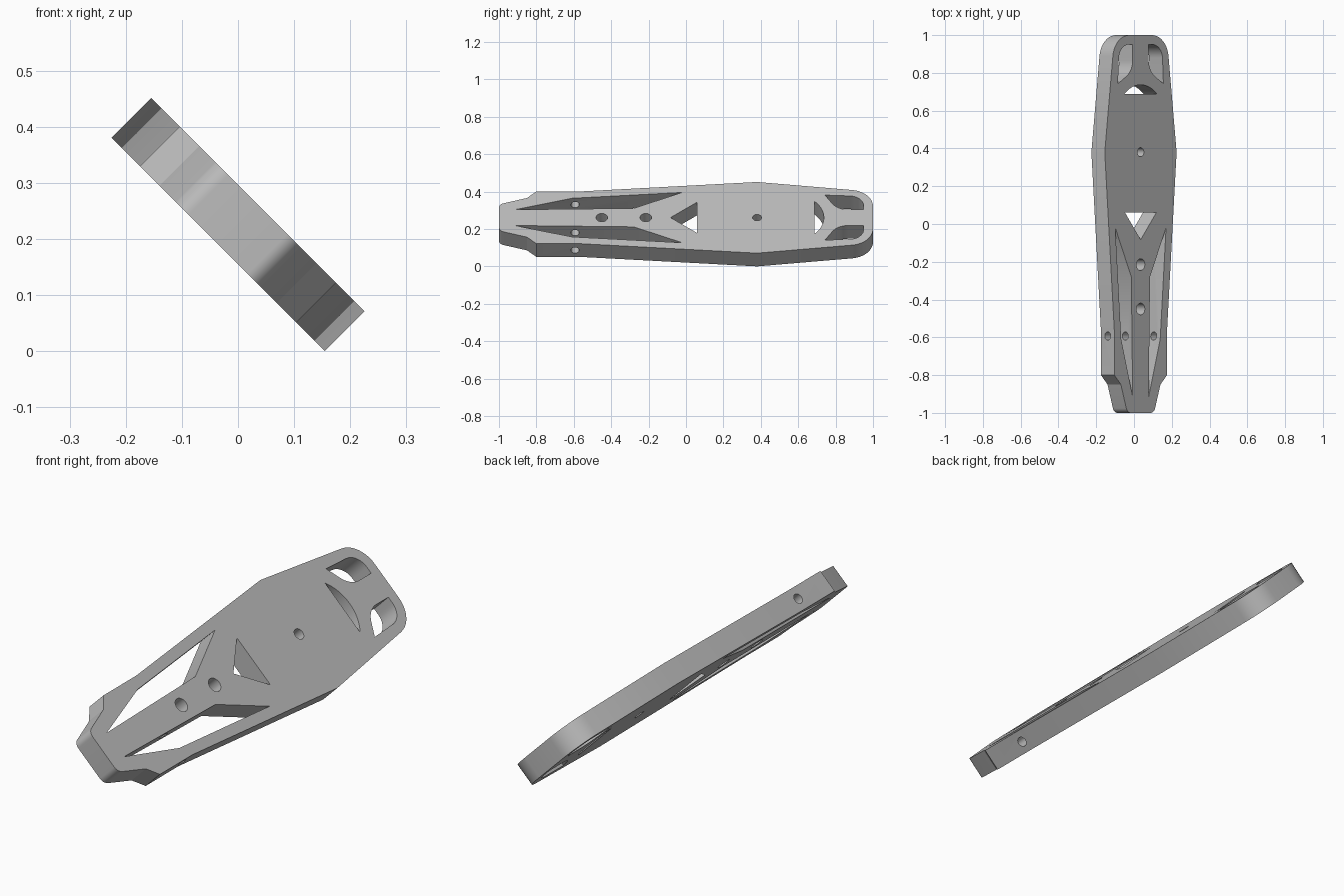
import bpy, bmesh
from math import pi, sin, cos, tan, radians
from mathutils import Vector, Matrix

cube = bpy.data.objects.get("Cube")
if cube:
    bpy.data.objects.remove(cube, do_unlink=True)

grey = bpy.data.materials.new("plain grey")
grey.use_nodes = True
colour = (0.5, 0.5, 0.5, 1)
grey.diffuse_color = colour
grey.node_tree.nodes["Principled BSDF"].inputs["Base Color"].default_value = colour

HALF = 0.05  # half the plate thickness


def rounded(points, steps=10):
    """Round each (x, y, radius) corner of a closed profile."""
    out = []
    for i, (x, y, r) in enumerate(points):
        p = Vector((x, y))
        if r == 0:
            out.append(p)
            continue
        a = (Vector(points[i - 1][:2]) - p).normalized()
        b = (Vector(points[(i + 1) % len(points)][:2]) - p).normalized()
        half = a.angle(b) / 2
        centre = p + (a + b).normalized() * r / sin(half)
        start = p + a * r / tan(half) - centre
        end = p + b * r / tan(half) - centre
        sweep = start.angle_signed(end)
        for k in range(steps + 1):
            t = -sweep * k / steps
            out.append(centre + Matrix.Rotation(t, 2) @ start)
    return out


def circle(y, r, n=32):
    return [(r * cos(2 * pi * k / n), y + r * sin(2 * pi * k / n)) for k in range(n)]


def mirror(points):
    return [(-p[0], p[1]) for p in points]


def prism(name, profile, half):
    """Extrude a flat profile evenly to both sides of z = 0."""
    bm = bmesh.new()
    face = bm.faces.new([bm.verts.new((p[0], p[1], -half)) for p in profile])
    top = bmesh.ops.extrude_face_region(bm, geom=[face])["geom"]
    bmesh.ops.translate(bm, vec=(0, 0, 2 * half),
                        verts=[g for g in top if isinstance(g, bmesh.types.BMVert)])
    bmesh.ops.recalc_face_normals(bm, faces=bm.faces)
    mesh = bpy.data.meshes.new(name)
    bm.to_mesh(mesh)
    bm.free()
    mesh.materials.append(grey)
    obj = bpy.data.objects.new(name, mesh)
    bpy.context.collection.objects.link(obj)
    return obj


# Plate outline: narrow nose, stepped shoulders, wide waist, rounded tail
side = [(0.1, -1, 0.035), (0.148, -0.85, 0), (0.197, -0.8, 0),
        (0.197, -0.57, 0), (0.269, 0.38, 0), (0.195, 1, 0.125)]
outline = side + [(-x, y, r) for x, y, r in reversed(side)]
plate = prism("tapered_plate", rounded(outline), HALF)

# Openings through the plate
long_slot = [(0.06, -0.915), (0.146, -0.61), (0.19, -0.02), (0.07, -0.28)]
tail_slot = rounded([(0.06, 0.95, 0), (0.06, 0.81, 0.1), (0.17, 0.743, 0),
                     (0.16, 0.95, 0.075)])
triangle = [(0.117, 0.06), (-0.117, 0.06), (0, -0.083)]
rad = 0.176  # radius of the arched opening
arch = [(rad * sin(radians(a)), 0.737 - rad + rad * cos(radians(a)))
        for a in range(-44, 45, 4)]
openings = [long_slot, mirror(long_slot), tail_slot, mirror(tail_slot), triangle, arch,
            circle(-0.45, 0.031), circle(-0.215, 0.031), circle(0.38, 0.024)]
cutters = [prism("opening_cutter", p, 0.2) for p in openings]

# Cross hole drilled from side to side
cross = prism("cross_hole_cutter", circle(0, 0.022), 0.5)
cross.rotation_euler = (0, pi / 2, 0)
cross.location = (0, -0.593, 0)
cutters.append(cross)
bpy.context.view_layer.update()

bpy.ops.object.select_all(action="DESELECT")
plate.select_set(True)
bpy.context.view_layer.objects.active = plate
for cutter in cutters:
    cutter.hide_render = True
    mod = plate.modifiers.new("cut", "BOOLEAN")
    mod.operation = "DIFFERENCE"
    mod.solver = "EXACT"
    mod.object = cutter
    bpy.ops.object.modifier_apply(modifier=mod.name)
    bpy.data.objects.remove(cutter, do_unlink=True)

bpy.ops.object.shade_smooth_by_angle(angle=radians(25))

# Lean the plate onto its long edge
plate.rotation_euler = (0, pi / 4, 0)
plate.location = (0, 0, (0.269 + HALF) * cos(pi / 4))
